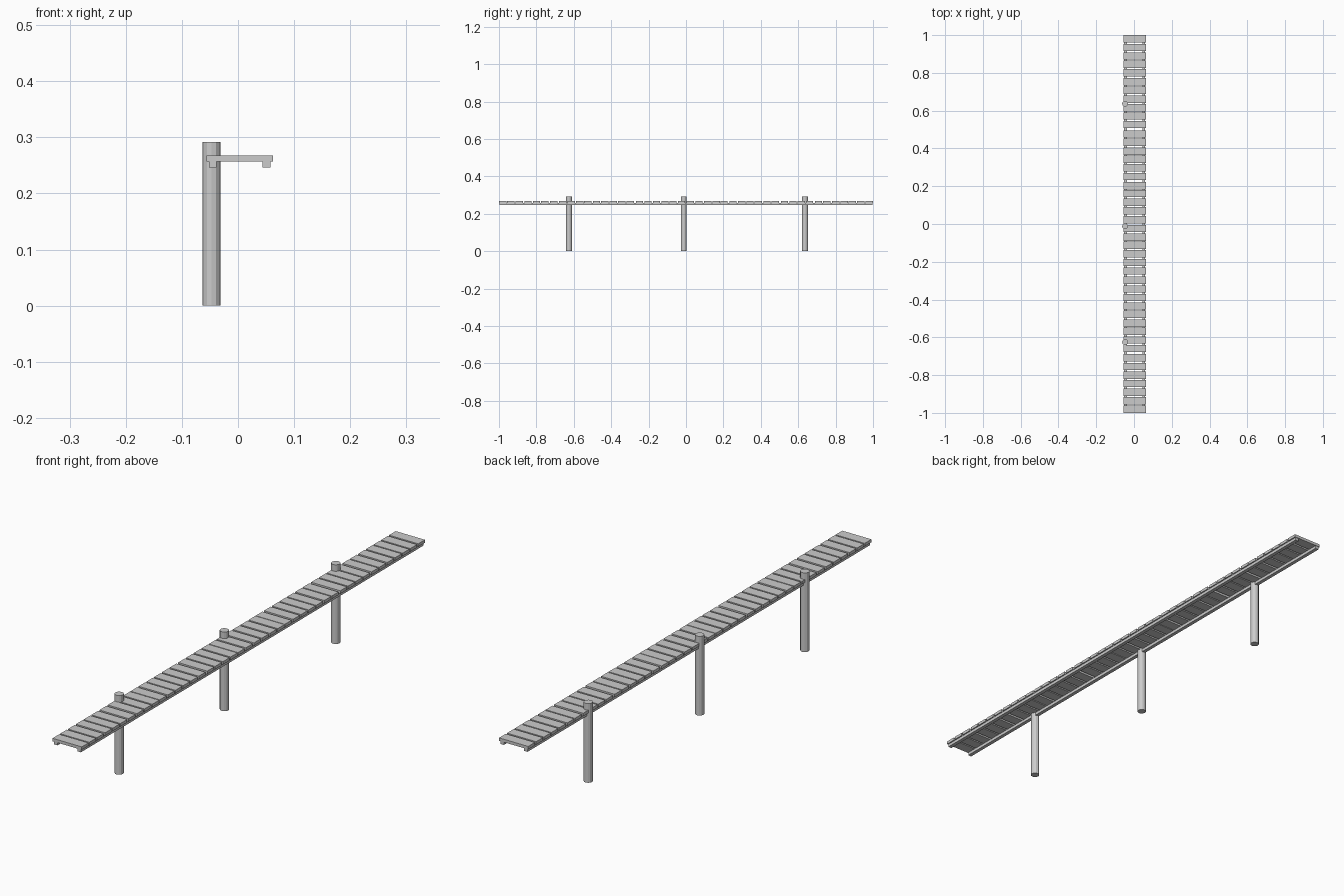
import bpy
import random

if "Cube" in bpy.data.objects:
    bpy.data.objects.remove(bpy.data.objects["Cube"])

random.seed(4)
DECK_X = 0.003        # middle of the walkway
TOP_Z = 0.268         # walking surface
PLANK_T = 0.011
RAIL_T = 0.011


def box(name, size, loc, yaw=0.0):
    bpy.ops.mesh.primitive_cube_add(size=1, location=loc, rotation=(0, 0, yaw))
    ob = bpy.context.object
    ob.name = name
    ob.scale = size
    return ob


# Deck planks, with slightly uneven spacing
COUNT = 44
PLANK_W = 0.039
pitch = (2.0 - PLANK_W) / (COUNT - 1)
for i in range(COUNT):
    inner = 0 < i < COUNT - 1
    y = -1 + PLANK_W / 2 + i * pitch
    if inner:
        y += random.uniform(-0.0025, 0.0025)
    box(f"plank_{i + 1}", (0.119, PLANK_W, PLANK_T), (DECK_X, y, TOP_Z - PLANK_T / 2))

# Two long bearers under the planks
for side, label in ((-1, "left"), (1, "right")):
    box(f"{label}_bearer", (0.014, 1.996, RAIL_T),
        (DECK_X + side * 0.048, 0, TOP_Z - PLANK_T - RAIL_T / 2))

# Round mooring posts along the left edge
for i, y in enumerate((-0.625, -0.012, 0.637)):
    bpy.ops.mesh.primitive_cylinder_add(vertices=12, radius=0.0157, depth=0.292,
                                        location=(-0.0472, y, 0.146))
    bpy.context.object.name = f"post_{i + 1}"
